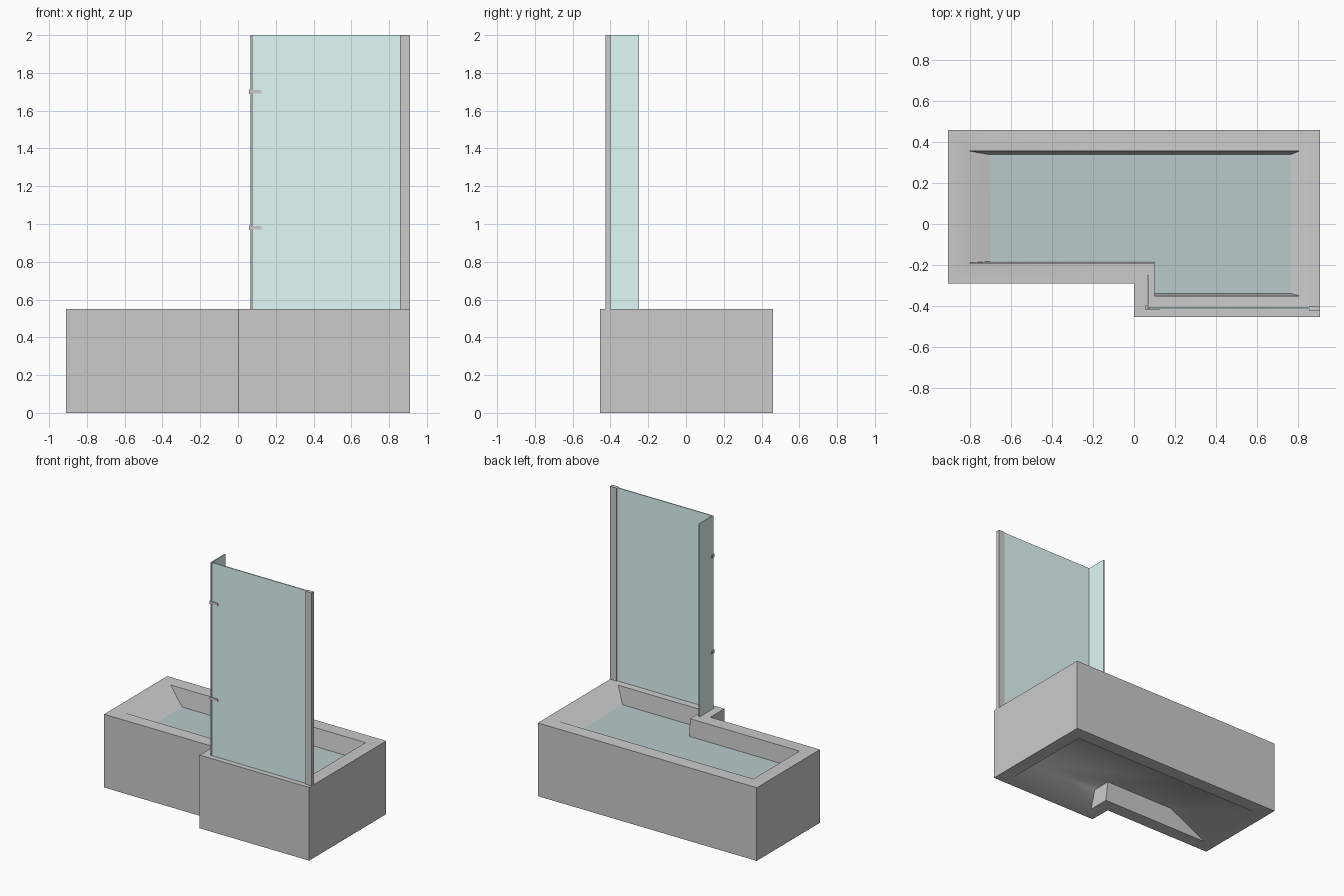
import bpy, bmesh, math

if "Cube" in bpy.data.objects:
    bpy.data.objects.remove(bpy.data.objects["Cube"])

def new_object(name, bm, color=None):
    bmesh.ops.recalc_face_normals(bm, faces=bm.faces)
    me = bpy.data.meshes.new(name)
    bm.to_mesh(me)
    bm.free()
    ob = bpy.data.objects.new(name, me)
    bpy.context.collection.objects.link(ob)
    if color:
        mat = bpy.data.materials.new(name + "_material")
        mat.diffuse_color = color
        mat.use_nodes = True
        mat.node_tree.nodes["Principled BSDF"].inputs["Base Color"].default_value = mat.diffuse_color
        me.materials.append(mat)
    return ob

def box(name, x0, x1, y0, y1, z0, z1, color=None):
    bm = bmesh.new()
    bmesh.ops.create_cube(bm, size=1)
    for v in bm.verts:
        v.co = ((x0 + x1) / 2 + v.co.x * (x1 - x0),
                (y0 + y1) / 2 + v.co.y * (y1 - y0),
                (z0 + z1) / 2 + v.co.z * (z1 - z0))
    return new_object(name, bm, color)

# L-shaped outline: left, right, step x, back, short front, long front
def outline(dims, z):
    x0, x1, xs, y1, ym, y0 = dims
    return [(x0, ym, z), (xs, ym, z), (xs, y0, z), (x1, y0, z), (x1, y1, z), (x0, y1, z)]

OUTER = (-0.91, 0.91, 0.0, 0.46, -0.29, -0.455)
RIM = (-0.81, 0.81, 0.10, 0.357, -0.19, -0.352)
FLOOR = (-0.48, 0.67, 0.10, 0.30, -0.168, -0.312)
GLASS = (0.75, 0.95, 0.93, 1)

# Tub: basin floor, rim, outer walls, then the recess underneath
bm = bmesh.new()
rings = []
for dims, z in ((FLOOR, 0.15), (RIM, 0.55), (OUTER, 0.55),
                (OUTER, 0.0), (RIM, 0.0), (FLOOR, 0.14)):
    rings.append([bm.verts.new(p) for p in outline(dims, z)])
for a, b in zip(rings, rings[1:]):
    for i in range(6):
        j = (i + 1) % 6
        bm.faces.new((a[i], a[j], b[j], b[i]))
bm.faces.new(rings[0])
bm.faces.new(rings[-1])
tub = new_object("bathtub", bm)
bpy.context.view_layer.objects.active = tub
tub.select_set(True)
bpy.ops.object.shade_smooth_by_angle(angle=math.radians(75))
tub.select_set(False)

# Water surface, fitted to the sloping basin walls
WATER_Z = 0.42
t = (0.55 - WATER_Z) / 0.40
dims = [r + (f - r) * t for r, f in zip(RIM, FLOOR)]
bm = bmesh.new()
face = bm.faces.new([bm.verts.new(p) for p in outline(dims, WATER_Z)])
new_object("water", bm, (0.48, 0.60, 0.585, 1))

# Shower screen: front pane, return pane and wall post
box("front_glass", 0.073, 0.865, -0.415, -0.407, 0.55, 2.0, GLASS)
box("return_glass", 0.063, 0.071, -0.415, -0.25, 0.55, 2.0, GLASS)
box("wall_post", 0.858, 0.91, -0.426, -0.40, 0.55, 2.0)

# Corner brackets holding the two panes
for i, z in enumerate((0.98, 1.70)):
    box(f"bracket_arm_{i}", 0.058, 0.125, -0.421, -0.414, z - 0.009, z + 0.009)
    box(f"bracket_side_{i}", 0.057, 0.065, -0.421, -0.395, z - 0.011, z + 0.011)
